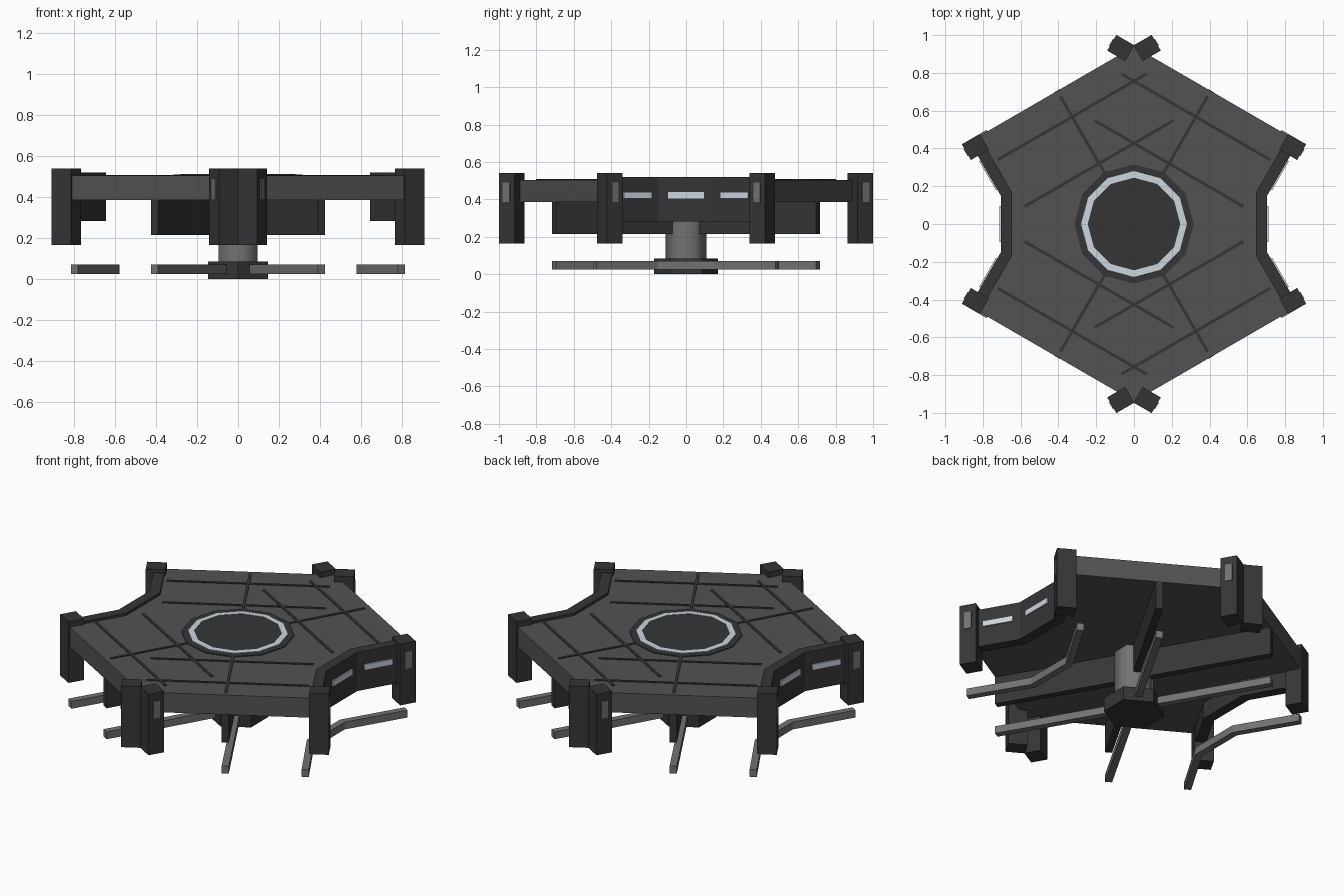
import bpy, bmesh
from math import pi, cos, sin, radians
from mathutils import Matrix

if "Cube" in bpy.data.objects:
    bpy.data.objects.remove(bpy.data.objects["Cube"])


def material(name, r, g, b):
    m = bpy.data.materials.new(name)
    m.diffuse_color = (r, g, b, 1)
    m.use_nodes = True
    m.node_tree.nodes["Principled BSDF"].inputs["Base Color"].default_value = m.diffuse_color
    return m


DARK = material("dark_metal", 0.035, 0.036, 0.038)
TOP = material("table_grey", 0.085, 0.085, 0.09)
STEEL = material("steel_grey", 0.17, 0.17, 0.17)
LIGHT = material("pale_light", 0.6, 0.66, 0.74)


def finish(name, bm, mat):
    bmesh.ops.recalc_face_normals(bm, faces=bm.faces)
    me = bpy.data.meshes.new(name)
    bm.to_mesh(me)
    bm.free()
    me.materials.append(mat)
    ob = bpy.data.objects.new(name, me)
    bpy.context.collection.objects.link(ob)
    return ob


def prism(name, pts, z0, z1, mat):
    bm = bmesh.new()
    face = bm.faces.new([bm.verts.new((x, y, z0)) for x, y in pts])
    new = bmesh.ops.extrude_face_region(bm, geom=[face])["geom"]
    verts = [v for v in new if isinstance(v, bmesh.types.BMVert)]
    bmesh.ops.translate(bm, verts=verts, vec=(0, 0, z1 - z0))
    return finish(name, bm, mat)


def box(name, x, y, z0, z1, sx, sy, angle, mat):
    """Box of size sx by sy, turned about z by angle in degrees."""
    bm = bmesh.new()
    m = (Matrix.Translation((x, y, (z0 + z1) / 2)) @ Matrix.Rotation(radians(angle), 4, 'Z')
         @ Matrix.Diagonal((sx, sy, z1 - z0, 1)))
    bmesh.ops.create_cube(bm, size=1, matrix=m)
    return finish(name, bm, mat)


def ngon(r, n, start=0.0):
    return [(r * cos(start + 2 * pi * i / n), r * sin(start + 2 * pi * i / n)) for i in range(n)]


def ring(name, r_in, r_out, n, z0, z1, mat):
    bm = bmesh.new()
    loops = [[bm.verts.new((x, y, z)) for x, y in ngon(r, n)]
             for r, z in ((r_in, z0), (r_out, z0), (r_out, z1), (r_in, z1))]
    for k in range(4):
        a, b = loops[k], loops[(k + 1) % 4]
        for i in range(n):
            j = (i + 1) % n
            bm.faces.new((a[i], a[j], b[j], b[i]))
    return finish(name, bm, mat)


# Hexagonal table top with a notch on the left and right
half = [(0, -0.94), (0.82, -0.465), (0.67, -0.16), (0.67, 0.16), (0.82, 0.465), (0, 0.94)]
prism("table_top", half + [(-x, y) for x, y in half[::-1][1:-1]], 0.385, 0.505, TOP)

# Centre display: surround, light ring and dark disc
prism("display_surround", ngon(0.316, 12), 0.5, 0.510, DARK)
prism("display_disc", ngon(0.25, 12), 0.5, 0.512, DARK)
ring("display_light_ring", 0.245, 0.28, 12, 0.5, 0.514, LIGHT)

# Four sectors: surface strips, under-beams and floor bars
for a in (60, 120, 240, 300):
    c, s = cos(radians(a)), sin(radians(a))
    for r in (0.37, 0.655):
        box("cross_strip", r * c, r * s, 0.5, 0.509, 0.016, 0.91, a, DARK)
    box("radial_strip", 0.53 * c, 0.53 * s, 0.5, 0.509, 0.5, 0.016, a, DARK)
    box("support_beam", 0.4075 * c, 0.4075 * s, 0.215, 0.388, 0.815, 0.04, a, DARK)
    box("floor_bar", 0.4075 * c, 0.4075 * s, 0.025, 0.07, 0.815, 0.04, a, STEEL)

# Legs with small outer panels, mirrored into all four corners
for mx in (1, -1):
    for my in (1, -1):
        for x, y, turn in ((0.84, 0.408, -30), (0.07, 0.932, 30)):
            ang = turn * mx * my
            box("leg", mx * x, my * y, 0.165, 0.54, 0.11, 0.096, ang, DARK)
            t = radians(turn)
            box("leg_panel", mx * (x + 0.055 * cos(t)), my * (y + 0.055 * sin(t)),
                0.385, 0.49, 0.01, 0.042, ang, STEEL)

# Console rails, their lights, and the footrests below
for mx in (1, -1):
    outer = [(0.838, -0.38), (0.705, -0.15), (0.705, 0.15), (0.838, 0.38)]
    inner = [(0.78, 0.4), (0.645, 0.166), (0.645, -0.166), (0.78, -0.4)]
    prism("console_rail", [(mx * x, y) for x, y in outer + inner], 0.283, 0.52, DARK)
    box("rail_light", mx * 0.706, 0, 0.405, 0.44, 0.014, 0.19, 0, LIGHT)
    for my in (1, -1):
        box("rail_light", mx * 0.7695, my * 0.26, 0.405, 0.44, 0.014, 0.175, -30 * mx * my, LIGHT)
    path = [(0.798, -0.488), (0.6, -0.155), (0.6, 0.155), (0.798, 0.488)]
    off = [(0.0173, 0.01), (0.02, 0.0053), (0.02, -0.0053), (0.0173, -0.01)]
    foot = [(x + u, y + v) for (x, y), (u, v) in zip(path, off)]
    foot += [(x - u, y - v) for (x, y), (u, v) in zip(path, off)][::-1]
    prism("footrest", [(mx * x, y) for x, y in foot], 0.025, 0.07, STEEL)

# Central pedestal
prism("pedestal_base", ngon(0.17, 6, pi / 2), 0, 0.085, DARK)
column = prism("pedestal_column", ngon(0.11, 6, pi / 2), 0.08, 0.388, STEEL)
for p in column.data.polygons:
    p.use_smooth = len(p.vertices) == 4
